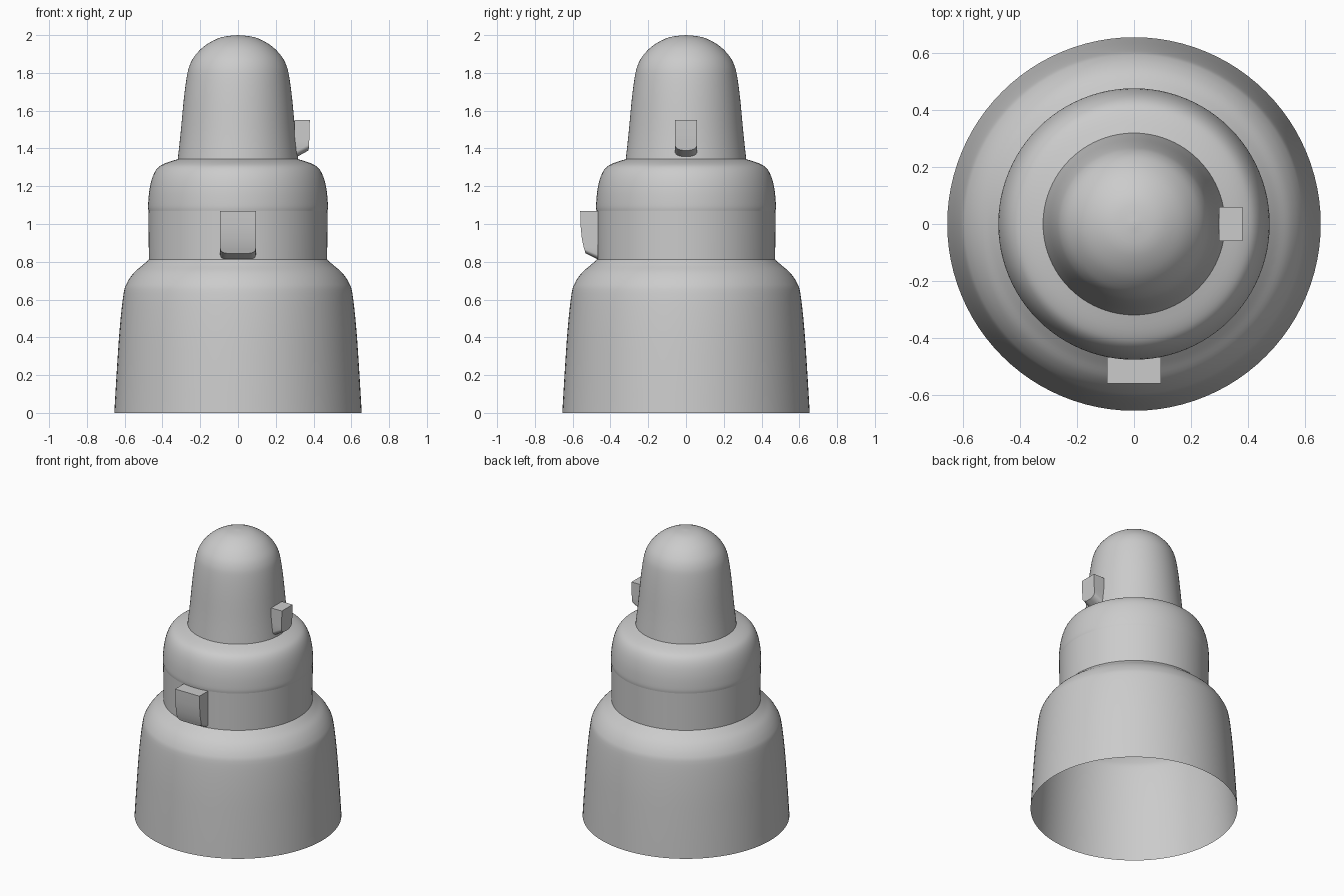
import bpy, bmesh, math
from mathutils import Matrix

if "Cube" in bpy.data.objects:
    bpy.data.objects.remove(bpy.data.objects["Cube"])

SEG = 96


def finish(name, bm, angle=35):
    me = bpy.data.meshes.new(name)
    bm.to_mesh(me)
    bm.free()
    ob = bpy.data.objects.new(name, me)
    bpy.context.collection.objects.link(ob)
    bpy.ops.object.select_all(action='DESELECT')
    ob.select_set(True)
    bpy.context.view_layer.objects.active = ob
    bpy.ops.object.shade_smooth_by_angle(angle=math.radians(angle))
    return ob


def smooth_curve(pts, steps=4):
    """Catmull-Rom through the profile points."""
    p = [pts[0]] + pts + [pts[-1]]
    out = []
    for a, b, c, d in zip(p, p[1:], p[2:], p[3:]):
        for i in range(steps):
            t = i / steps
            out.append(tuple(0.5 * (2 * q + (r - o) * t + (2 * o - 5 * q + 4 * r - s) * t * t
                                    + (3 * q - o - 3 * r + s) * t ** 3)
                             for o, q, r, s in zip(a, b, c, d)))
    return out + [pts[-1]]


def lathe(name, pts):
    """Open shell of revolution; a zero radius at the end closes to a pole."""
    bm = bmesh.new()
    rings = []
    for r, z in smooth_curve(pts):
        n = 1 if r < 1e-5 else SEG
        rings.append([bm.verts.new((r * math.cos(2 * math.pi * i / SEG),
                                    r * math.sin(2 * math.pi * i / SEG), z)) for i in range(n)])
    for lo, hi in zip(rings, rings[1:]):
        for i in range(SEG):
            j = (i + 1) % SEG
            if len(hi) == 1:
                bm.faces.new((lo[i], lo[j], hi[0]))
            else:
                bm.faces.new((lo[i], lo[j], hi[j], hi[i]))
    return finish(name, bm)


def tab(name, half, z_top, z_in, z_out, corner, inner, outer, angle):
    """Lug with a rounded, tapering lower end, pointing along +x then turned by angle.
    inner: depth of back face; outer: [(depth, z)] of front face from top to bottom."""
    def front(z):
        for (d0, a), (d1, b) in zip(outer, outer[1:]):
            if z >= b:
                return d0 + (d1 - d0) * (a - z) / (a - b)
        return outer[-1][0]

    def outline(z_bot):
        zs = [z for _, z in outer[:-1]]
        side = [(half, z) for z in zs]
        for i in range(7):
            t = math.pi / 2 * i / 6
            side.append((half - corner + corner * math.cos(t),
                         z_bot + corner * 0.7 * (1 - math.sin(t))))
        return side + [(-y, z) for y, z in reversed(side)]

    bm = bmesh.new()
    back = [bm.verts.new((inner, y, z)) for y, z in outline(z_in)]
    face = [bm.verts.new((front(z), y, z)) for y, z in outline(z_out)]
    n = len(back)
    for i in range(n):
        j = (i + 1) % n
        bm.faces.new((back[i], back[j], face[j], face[i]))
    for i in range(n // 2 - 1):
        k = n - 1 - i
        bm.faces.new((face[i], face[i + 1], face[k - 1], face[k]))
        bm.faces.new((back[k], back[k - 1], back[i + 1], back[i]))
    bmesh.ops.recalc_face_normals(bm, faces=bm.faces)
    bm.transform(Matrix.Rotation(angle, 4, 'Z'))
    return finish(name, bm, 30)


# Stepped hollow body: flared base, straight band, shoulder, domed cap
lathe("base_shell", [(0.655, 0), (0.642, 0.22), (0.626, 0.45), (0.606, 0.63),
                     (0.587, 0.69), (0.55, 0.743), (0.505, 0.782), (0.472, 0.812)])
lathe("middle_band", [(0.472, 0.812), (0.474, 1.07)])
lathe("middle_shoulder", [(0.474, 1.07), (0.476, 1.10), (0.469, 1.18), (0.452, 1.25),
                          (0.425, 1.297), (0.385, 1.322), (0.319, 1.343)])
lathe("top_dome", [(0.319, 1.343), (0.304, 1.48), (0.287, 1.66), (0.271, 1.78), (0.255, 1.843),
                   (0.225, 1.895), (0.17, 1.948), (0.09, 1.988), (0, 2.0)])

# Lugs: wide one at the front, small one on the right
tab("front_lug", 0.094, 1.07, 0.812, 0.845, 0.035, 0.465,
    [(0.56, 1.07), (0.558, 0.99), (0.551, 0.92), (0.541, 0.875), (0.532, 0.845)], -math.pi / 2)
tab("right_lug", 0.059, 1.55, 1.347, 1.39, 0.045, 0.298,
    [(0.38, 1.55), (0.379, 1.47), (0.377, 1.44), (0.374, 1.39)], 0)
